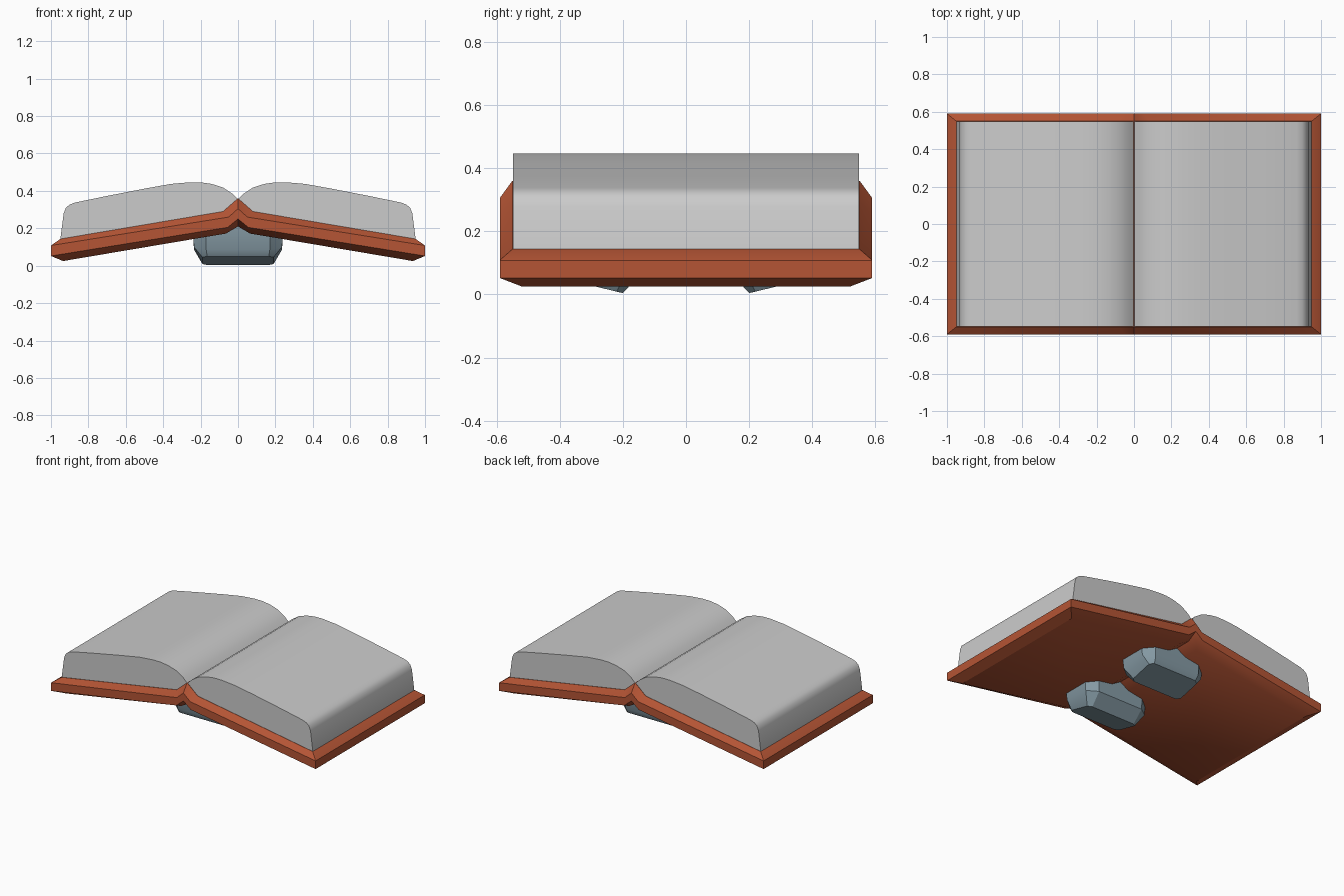
import bpy, math

if "Cube" in bpy.data.objects:
    bpy.data.objects.remove(bpy.data.objects["Cube"])


def make(name, verts, faces, color=None):
    mesh = bpy.data.meshes.new(name)
    mesh.from_pydata(verts, [], faces)
    obj = bpy.data.objects.new(name, mesh)
    bpy.context.collection.objects.link(obj)
    if color:
        mat = bpy.data.materials.new(name + "_colour")
        mat.diffuse_color = (*color, 1)
        mat.use_nodes = True
        mat.node_tree.nodes["Principled BSDF"].inputs["Base Color"].default_value = mat.diffuse_color
        mesh.materials.append(mat)
    # consistent outward normals, sharp edges kept
    bpy.ops.object.select_all(action='DESELECT')
    obj.select_set(True)
    bpy.context.view_layer.objects.active = obj
    bpy.ops.object.mode_set(mode='EDIT')
    bpy.ops.mesh.select_all(action='SELECT')
    bpy.ops.mesh.normals_make_consistent(inside=False)
    bpy.ops.object.mode_set(mode='OBJECT')
    bpy.ops.object.shade_smooth_by_angle(angle=math.radians(32))
    return obj


def bridge(rings, n):
    return [(r * n + i, r * n + (i + 1) % n, (r + 1) * n + (i + 1) % n, (r + 1) * n + i)
            for r in range(rings - 1) for i in range(n)]


# Cover: four bent rectangular rings (half depth, then x/z from spine outwards)
LEVELS = [
    (0.55, [(0, 0.36), (0.08, 0.29), (0.95, 0.143)]),
    (0.59, [(0, 0.305), (0.05, 0.26), (1.0, 0.108)]),
    (0.59, [(0, 0.25), (0.055, 0.205), (1.0, 0.052)]),
    (0.52, [(0, 0.21), (0.064, 0.172), (0.935, 0.025)]),
]
verts = []
for y, half in LEVELS:
    row = [(-x, z) for x, z in reversed(half[1:])] + half
    verts += [(x, -y, z) for x, z in row] + [(x, y, z) for x, z in reversed(row)]
faces = bridge(4, 10)
for base in (0, 30):
    faces += [(base + i, base + i + 1, base + 8 - i, base + 9 - i) for i in range(4)]
make("cover", verts, faces, (0.46, 0.09, 0.035))

# Page blocks: curved profile extruded along y, one for each side
PAGE = [(0, 0.355), (0.03, 0.385), (0.08, 0.418), (0.14, 0.437), (0.2, 0.446),
        (0.26, 0.446), (0.36, 0.437), (0.5, 0.412), (0.7, 0.373), (0.87, 0.338),
        (0.9, 0.327), (0.92, 0.31), (0.932, 0.28), (0.95, 0.142), (0.08, 0.288)]
n = len(PAGE)
for side, name in ((-1, "left_pages"), (1, "right_pages")):
    verts = [(side * x, y, z) for y in (-0.548, 0.548) for x, z in PAGE]
    make(name, verts, bridge(2, n) + [tuple(range(n)), tuple(range(n, 2 * n))])


# Feet under the spine: eight-sided blocks with a tapered, sloping sole
def octagon(wide, narrow, ys, zs):
    y0, y1, y2, y3 = ys
    z0, z1, z2, z3 = zs
    return [(-narrow, y0, z0), (narrow, y0, z0), (wide, y1, z1), (wide, y2, z2),
            (narrow, y3, z3), (-narrow, y3, z3), (-wide, y2, z2), (-wide, y1, z1)]


for side, name in ((-1, "front_foot"), (1, "back_foot")):
    pts = octagon(0.245, 0.175, (0.13, 0.18, 0.36, 0.41), (0.22,) * 4)
    pts += octagon(0.235, 0.17, (0.13, 0.18, 0.36, 0.41), (0.08, 0.085, 0.1, 0.085))
    pts += octagon(0.19, 0.165, (0.2, 0.22, 0.37, 0.39), (0.004, 0.009, 0.045, 0.05))
    make(name, [(x, side * y, z) for x, y, z in pts],
         bridge(3, 8) + [tuple(range(8)), tuple(range(16, 24))], (0.24, 0.33, 0.38))
